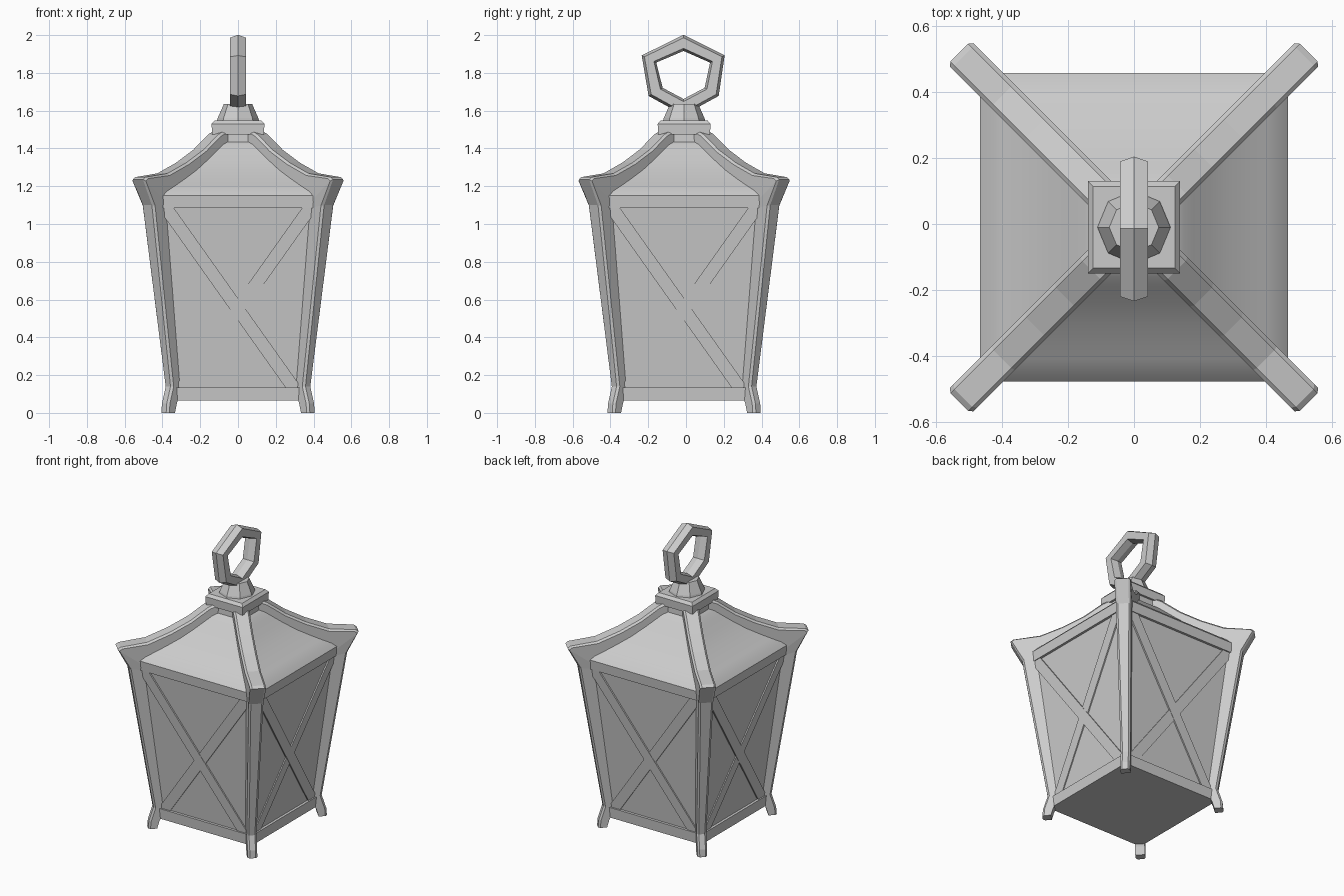
import bpy, bmesh
from math import sin, cos, pi
from mathutils import Vector, Matrix

if "Cube" in bpy.data.objects:
    bpy.data.objects.remove(bpy.data.objects["Cube"])

CY = -0.01  # whole lantern sits slightly forward


def loft(name, rings, spin=0.0, closed=False, smooth=False):
    """Skin a list of equal-length point rings; cap the ends unless closed."""
    bm = bmesh.new()
    rot = Matrix.Rotation(spin, 3, 'Z')
    vs = [[bm.verts.new(rot @ Vector(p) + Vector((0, CY, 0))) for p in r] for r in rings]
    n = len(rings[0])
    pairs = list(zip(vs, vs[1:]))
    if closed:
        pairs.append((vs[-1], vs[0]))
    for a, b in pairs:
        for i in range(n):
            j = (i + 1) % n
            bm.faces.new((a[i], a[j], b[j], b[i]))
    if not closed:
        bm.faces.new(vs[0])
        bm.faces.new(vs[-1])
    bmesh.ops.recalc_face_normals(bm, faces=bm.faces)
    me = bpy.data.meshes.new(name)
    bm.to_mesh(me)
    bm.free()
    ob = bpy.data.objects.new(name, me)
    bpy.context.collection.objects.link(ob)
    if smooth:
        bpy.context.view_layer.objects.active = ob
        ob.select_set(True)
        bpy.ops.object.shade_smooth_by_angle(angle=0.5)
        ob.select_set(False)
    return ob


def square(h, z):
    return [(-h, -h, z), (h, -h, z), (h, h, z), (-h, h, z)]


def polygon(n, r, z):
    return [(r * cos(2 * pi * i / n), r * sin(2 * pi * i / n), z) for i in range(n)]


# base tray and tapered glass body
loft("base_tray", [square(.362, .065), square(.367, .135)])
G0, G1, GZ0, GZ1 = .348, .447, .135, 1.085
loft("glass_body", [square(G0, .12), square(G1, GZ1 + .01)])

# concave roof with fascia and neck
roof = [(.462, 1.085), (.468, 1.15), (.445, 1.175), (.40, 1.205), (.35, 1.24), (.29, 1.285),
        (.23, 1.34), (.18, 1.39), (.15, 1.42), (.125, 1.435), (.122, 1.50)]
loft("roof", [square(h, z) for h, z in roof], smooth=True)

# square cap and octagonal finial
loft("cap", [square(h, z) for h, z in [(.137, 1.475), (.14, 1.53), (.124, 1.548)]])
loft("finial", [polygon(8, r, z) for r, z in [(.113, 1.54), (.108, 1.56), (.075, 1.635)]])

# corner posts: stations of outer (d, z), inner (d, z), half width; d is measured along x = y
stations = [
    (.393, .0, .355, .0, .030), (.390, .05, .345, .05, .030), (.370, .14, .315, .14, .030),
    (.480, 1.10, .40, 1.08, .046), (.530, 1.235, .41, 1.11, .05), (.518, 1.248, .405, 1.12, .05),
    (.400, 1.268, .37, 1.15, .05), (.300, 1.325, .25, 1.24, .05),
    (.210, 1.393, .17, 1.32, .05), (.130, 1.475, .10, 1.39, .05), (.080, 1.505, .06, 1.40, .05),
]


def post_section(do, zo, di, zi, h):
    s = 2 ** .5
    o, i = Vector((do * s, 0, zo)), Vector((di * s, 0, zi))
    m = o + (i - o).normalized() * .012
    w = Vector((0, h, 0))
    c = Vector((0, h - .012, 0))
    return [i - w, m - w, o - c, o + c, m + w, i + w]


for k in range(4):
    loft(f"corner_post_{k + 1}", [post_section(*s) for s in stations], spin=pi / 4 + k * pi / 2)


# crossed braces on each side
def brace_end(u, z, out):
    d = G0 + (G1 - G0) * (z - GZ0) / (GZ1 - GZ0)
    return [(u - .042, -d + .02, z), (u + .042, -d + .02, z),
            (u + .042, -d - out, z), (u - .042, -d - out, z)]


for k in range(4):
    for side, out in ((-1, .010), (1, .008)):
        loft(f"cross_brace_{k + 1}_{'a' if side < 0 else 'b'}",
             [brace_end(-side * .30, .125, out), brace_end(side * .385, 1.09, out)],
             spin=k * pi / 2)

# faceted hanging ring
path = [(-.003, 1.958, 1), (.175, 1.873, 1), (.145, 1.70, 1),
        (-.003, 1.62, 1), (-.15, 1.70, 1), (-.185, 1.873, 1)]
centre = Vector((0, -.003, 1.785))
section = [(0, .044), (.042, .028), (.042, -.028), (0, -.042), (-.042, -.028), (-.042, .028)]
rings = []
for y, z, _ in path:
    p = Vector((0, y, z))
    out = (p - centre).normalized()
    rings.append([p + out * r + Vector((x, 0, 0)) for x, r in section])
loft("hanging_ring", rings, closed=True)
